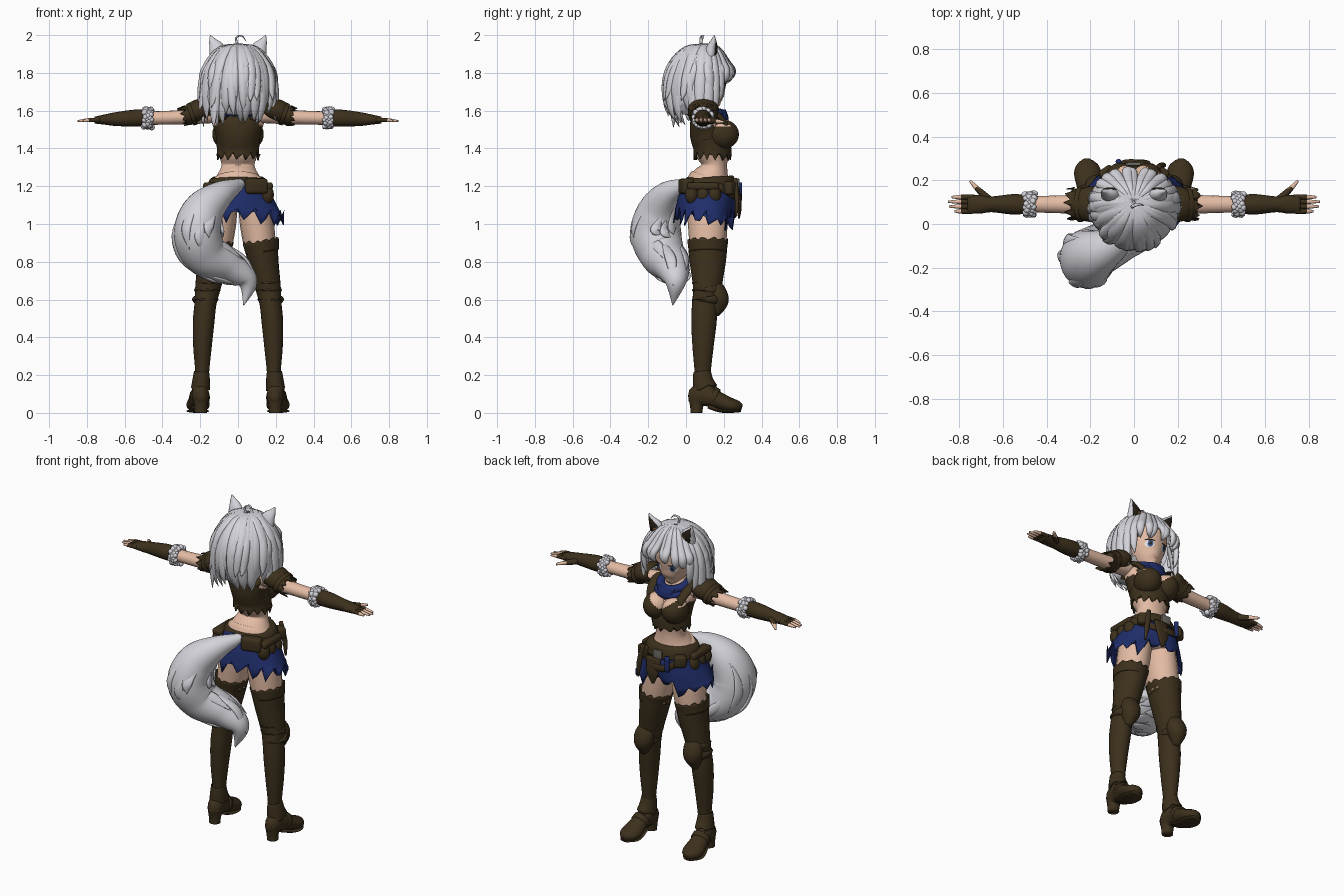
import bpy, bmesh, random
from math import sin, cos, pi, radians
from mathutils import Vector, Matrix
from mathutils.bvhtree import BVHTree
random.seed(4)
if bpy.data.objects.get("Cube"):
    bpy.data.objects.remove(bpy.data.objects["Cube"], do_unlink=True)
X, Y, Z = Vector((1, 0, 0)), Vector((0, 1, 0)), Vector((0, 0, 1))
SIDES = ((1, "left_"), (-1, "right_"))

def material(name, *rgb):
    mat = bpy.data.materials.new(name)
    mat.use_nodes = True
    mat.diffuse_color = (*rgb, 1)
    mat.node_tree.nodes["Principled BSDF"].inputs["Base Color"].default_value = (*rgb, 1)
    return mat

silver, skin = material("silver hair", .65, .65, .7), material("skin", .77, .5, .37)
leather, dark = material("brown leather", .046, .03, .012), material("dark brown", .02, .013, .008)
blue, iris = material("blue cloth", .014, .027, .145), material("iris blue", .04, .09, .24)
white, lip = material("eye white", .8, .8, .8), material("lip", .5, .2, .16)
tan, metal = material("tan ear lining", .2, .1, .045), material("dull metal", .16, .15, .13)

def add(name, bm, mats, rule=None, thickness=0):
    """Turn a bmesh into a smooth object; rule picks a material per face centre."""
    bmesh.ops.recalc_face_normals(bm, faces=bm.faces)
    for face in bm.faces:
        face.smooth = True
        face.material_index = rule(face.calc_center_median()) if rule else 0
    mesh = bpy.data.meshes.new(name)
    bm.to_mesh(mesh)
    obj = bpy.data.objects.new(name, mesh)
    bpy.context.collection.objects.link(obj)
    for mat in mats if isinstance(mats, tuple) else (mats,):
        mesh.materials.append(mat)
    if thickness:
        obj.modifiers.new("thickness", "SOLIDIFY").thickness = thickness
    return obj

def curve(points, steps):
    """Catmull-Rom samples through tuples of any length."""
    out, last = [], len(points) - 1
    for j in range(last * steps + 1):
        i = min(j // steps, last - 1)
        t, quad = j / steps - i, [points[min(max(i + k, 0), last)] for k in (-1, 0, 1, 2)]
        out.append([.5 * (2 * b + (c - a) * t + (2 * a - 5 * b + 4 * c - d) * t * t
                          + (3 * b - a - 3 * c + d) * t ** 3) for a, b, c, d in zip(*quad)])
    return out

def sweep(name, points, mats, ref=X, sides=16, steps=4, cap=True, hem=0, rule=None, thickness=0, mirror=False):
    """Loft ellipses along (x, y, z, radius on ref, other radius); hem makes a ragged end."""
    if mirror:
        for side, label in SIDES:
            sweep(label + name, [(p[0] * side, *p[1:]) for p in points], mats, Vector((ref.x * side, ref.y, ref.z)),
                  sides, steps, cap, hem, rule, thickness)
        return
    bm, path, rings = bmesh.new(), curve(points, steps), []
    for i, p in enumerate(path):
        t = (Vector(path[min(i + 1, len(path) - 1)][:3]) - Vector(path[max(i - 1, 0)][:3])).normalized()
        u = (ref - t * ref.dot(t)).normalized()
        ring = []
        for k in range(sides):
            a, rag = 2 * pi * k / sides, hem * (i == len(path) - 1) * ((k % 3) / 2 - .5 + random.uniform(-.4, .4))
            edge = u * max(p[3], .001) * cos(a) + t.cross(u) * max(p[4], .001) * sin(a)
            ring.append(bm.verts.new(Vector(p[:3]) + edge + t * rag))
        rings.append(ring)
    for a, b in zip(rings, rings[1:]):
        for k in range(sides):
            bm.faces.new((a[k - 1], a[k], b[k], b[k - 1]))
    if cap:
        bm.faces.new(rings[0])
        bm.faces.new(rings[-1])
    return add(name, bm, mats, rule, thickness)

def ball(name, centre, size, mats, rule=None):
    bm, place = bmesh.new(), Matrix.Translation(centre) @ Matrix.Diagonal((*size, 1))
    bmesh.ops.create_uvsphere(bm, u_segments=40, v_segments=28, radius=1, matrix=place)
    add(name, bm, mats, rule)

def box(name, centre, size, mat, turn=0, bevel=.015):
    bm, place = bmesh.new(), Matrix.Translation(centre) @ Matrix.Rotation(radians(turn), 4, "Z")
    bmesh.ops.create_cube(bm, size=2, matrix=place @ Matrix.Diagonal((*size, 1)))
    bmesh.ops.bevel(bm, geom=bm.edges[:], offset=bevel, segments=3, profile=.5, affect="EDGES")
    add(name, bm, mat)

# Torso, with the crop top marked out by a V neckline and bare shoulders
def top_rule(c):
    neckline = 1.48 + abs(c.x) * .75 if c.y > .1 else 1.57
    return int(1.37 < c.z < neckline and not (abs(c.x) > .112 and c.z > 1.52))

sweep("torso", [(0, .12, 1.08, .15, .12), (0, .12, 1.2, .145, .12), (0, .135, 1.25, .115, .1), (0, .15, 1.31, .088, .068),
                (0, .14, 1.38, .105, .09), (0, .12, 1.48, .12, .1), (0, .1, 1.56, .14, .08), (0, .09, 1.6, .08, .06),
                (0, .09, 1.67, .045, .05)], (skin, leather), sides=64, steps=10, rule=top_rule)
sweep("top_hem", [(0, .13, 1.45, .117, .1), (0, .14, 1.4, .112, .1), (0, .14, 1.36, .113, .1)],
      leather, sides=42, cap=False, hem=.03, thickness=.006)
sweep("shoulder_strap", [(.09, .23, 1.5, .02, .01), (.11, .17, 1.575, .028, .015), (.11, .08, 1.61, .028, .015),
                         (.09, .03, 1.55, .03, .015)], leather, mirror=True)
# Arms, sleeves and fingerless gloves
sweep("arm", [(.11, .09, 1.58, .05, .045), (.3, .09, 1.565, .042, .038), (.5, .09, 1.56, .036, .035)], skin, Y, mirror=True)
sweep("sleeve", [(.14, .1, 1.615, .06, .04), (.17, .095, 1.61, .08, .055), (.21, .09, 1.6, .08, .06), (.25, .09, 1.58, .07, .055),
                 (.285, .09, 1.57, .075, .05)], leather, Y, sides=30, cap=False, hem=.03, thickness=.006, mirror=True)
sweep("sleeve_band", [(.235, .09, 1.585, .08, .062), (.255, .09, 1.578, .08, .06)], leather, Y, mirror=True)
sweep("glove", [(.48, .09, 1.56, .04, .043), (.55, .09, 1.56, .047, .045), (.65, .09, 1.555, .036, .036),
                (.7, .09, 1.553, .042, .028), (.76, .09, 1.55, .042, .018)], leather, Y, mirror=True)
for i, (y, reach) in enumerate(((.058, .82), (.08, .845), (.102, .85), (.123, .835))):
    sweep(f"finger_{i}", [(.73, y, 1.552, .011, .012), (.79, y, 1.55, .011, .011), (reach, y, 1.545, .005, .005)],
          (leather, skin), Y, sides=10, rule=lambda c: int(abs(c.x) > .785), mirror=True)
sweep("thumb", [(.66, .11, 1.55, .02, .018), (.71, .155, 1.545, .014, .014), (.75, .197, 1.54, .006, .006)],
      (leather, skin), Z, sides=10, rule=lambda c: int(c.y > .165), mirror=True)
# Legs and thigh boots
sweep("thigh", [(.08, .11, 1.14, .08, .11), (.1, .115, 1, .09, .105), (.12, .115, .86, .083, .095)], skin, mirror=True)
sweep("boot_leg", [(.12, .115, .9, .092, .105), (.135, .115, .8, .08, .096), (.16, .112, .66, .067, .075),
                   (.172, .1, .58, .058, .068), (.182, .095, .48, .057, .067), (.188, .09, .35, .049, .056),
                   (.19, .088, .2, .036, .042), (.195, .085, .1, .04, .045)], leather, sides=24, steps=6, mirror=True)
sweep("boot_hem", [(.13, .115, .85, .088, .1), (.12, .115, .91, .097, .108)], leather, sides=36, cap=False,
      hem=.012, thickness=.006, mirror=True)
for i, z in enumerate((.73, .69, .65, .6)):
    x = .145 + (.73 - z) * .22
    sweep(f"knee_fold_{i}", [(x, .11, z - .014, .062, .07), (x, .112, z, .07, .08), (x, .11, z + .014, .064, .072)], leather, mirror=True)
sweep("knee_pad", [(.162, .15, .7, .03, .02), (.165, .165, .65, .055, .045), (.17, .17, .59, .055, .055), (.176, .15, .52, .02, .025)],
      leather, mirror=True)
sweep("foot", [(.194, .015, .09, .02, .03), (.196, .05, .09, .043, .06), (.2, .1, .095, .046, .06), (.207, .17, .067, .054, .045),
               (.212, .23, .042, .062, .04), (.216, .27, .034, .05, .032), (.218, .295, .027, .018, .018)], leather, mirror=True)
sweep("sole", [(.204, .12, .034, .035, .012), (.21, .18, .012, .05, .01), (.214, .24, .01, .06, .01), (.218, .29, .012, .03, .008)],
      leather, mirror=True)
sweep("heel", [(.196, .06, .09, .042, .05), (.197, .056, .03, .034, .034), (.197, .056, 0, .033, .032)], leather, mirror=True)
sweep("ankle_flap", [(.193, .085, .22, .04, .046), (.195, .09, .17, .047, .055), (.198, .1, .13, .051, .066)], leather,
      cap=False, hem=.015, thickness=.006, mirror=True)
sweep("foot_strap", [(.203, .135, .09, .054, .054), (.205, .16, .077, .056, .051)], leather, mirror=True)
# Ragged skirt, belt, pouches and tools
skirt = sweep("skirt", [(0, .125, 1.22, .148, .13), (0, .115, 1.13, .19, .155), (0, .1, 1.025, .245, .16)],
              blue, sides=48, cap=False, hem=.06, thickness=.006)
for v in skirt.data.vertices:
    depth = max((1.2 - v.co.z) / .2, 0)
    v.co.y += sin(18 * v.co.x) * cos(15 * v.co.y) * .018 * depth
    v.co.z += .05 * depth * (v.co.y > .2 and abs(v.co.x) < .1)
sweep("belt", [(0, .13, 1.185, .162, .138), (0, .13, 1.2, .163, .14), (0, .135, 1.235, .15, .13), (0, .135, 1.25, .13, .112)],
      leather, sides=36, steps=3)
box("back_pouch", (.095, 0, 1.2), (.06, .03, .04), leather, 15)
box("belt_buckle", (0, .275, 1.215), (.03, .008, .025), metal, bevel=.004)
sweep("second_belt", [(.16, .17, 1.2, .02, .01), (.08, .26, 1.15, .02, .01), (-.04, .285, 1.14, .02, .01), (-.15, .21, 1.2, .02, .01)],
      leather, Z)
sweep("front_flap", [(.03, .27, 1.19, .05, .012), (.03, .285, 1.1, .04, .01), (.03, .28, 1.03, .01, .005)], leather)
sweep("vial", [(-.07, .285, 1.13, .014, .012), (-.07, .285, 1.22, .014, .012)], blue)
sweep("knife_sheath", [(.11, .26, 1.24, .012, .012), (.13, .27, 1.13, .016, .012), (.14, .265, 1.04, .006, .006)], leather)
# Paired round parts: bust, pouches and fur cuffs
for side, label in SIDES:
    ball(label + "bust", (side * .063, .195, 1.475), (.073, .085, .078), (skin, leather), top_rule)
    for i, y in enumerate((.03, .09, .15)):
        ball(f"{label}pouch_{i}", (side * .155, y, 1.155), (.035, .035, .05), leather)
    box(label + "pouch_flap", (side * .152, .09, 1.2), (.033, .085, .02), leather)
    box(label + "front_pouch", (side * .125, .235, 1.19), (.035, .025, .035), leather, -35 * side)
    fur = bmesh.new()
    for k in range(64):
        spot = (side * (.455 + .045 * k / 64), .09 + .048 * cos(k * 2.4), 1.56 + .048 * sin(k * 2.4))
        bmesh.ops.create_icosphere(fur, subdivisions=2, radius=random.uniform(.009, .017), matrix=Matrix.Translation(spot))
    add(label + "fur_cuff", fur, silver)
# Scarf
for z, wide in ((1.575, .09), (1.605, .078)):
    loop = [(wide * cos(a * pi / 8), .11 + wide * sin(a * pi / 8), z - .02 * sin(a * pi / 8), .024, .026) for a in range(17)]
    sweep("scarf_wrap", loop, blue, Z, sides=12, steps=2)
sweep("scarf_drape", [(0, .19, 1.6, .06, .02), (0, .205, 1.56, .045, .02), (0, .2, 1.53, .01, .01)], blue)
# Head and face
head = sweep("head", [(0, .165, 1.615, .015, .02), (0, .145, 1.64, .05, .065), (0, .12, 1.69, .09, .095), (0, .105, 1.75, .113, .112),
                      (0, .1, 1.83, .118, .115), (0, .09, 1.91, .07, .07)], skin, sides=32, steps=6)
surface = BVHTree.FromPolygons([v.co for v in head.data.vertices], [p.vertices for p in head.data.polygons])
for side, label in SIDES:
    # Thin ovals laid on the face
    for part, x, z, wide, tall, mat, lift in (("eye", .05, 1.725, .025, .02, white, .003), ("iris", .048, 1.725, .014, .019, iris, .005),
                                              ("pupil", .048, 1.725, .006, .009, dark, .007), ("lash", .052, 1.745, .028, .005, dark, .006),
                                              ("lip", .007, 1.655, .008, .003, lip, .003)):
        bm = bmesh.new()
        bmesh.ops.create_circle(bm, cap_ends=True, cap_tris=True, segments=20, radius=1)
        for v in bm.verts:
            px, pz = side * x + v.co.x * wide, z + v.co.y * tall
            v.co = Vector((px, surface.ray_cast(Vector((px, 1, pz)), -Y)[0].y + lift, pz))
        add(label + part, bm, mat)
# Hair: cap, back volume, then tapered locks fanning from the crown
cap, dome = bmesh.new(), Matrix.Translation((0, .09, 1.78)) @ Matrix.Diagonal((.15, .142, .168, 1))
bmesh.ops.create_uvsphere(cap, u_segments=32, v_segments=24, radius=1, matrix=dome)
centres = [(f, f.calc_center_median()) for f in cap.faces]
bmesh.ops.delete(cap, geom=[f for f, c in centres if c.y > .12 and c.z < 1.83], context="FACES")
add("hair_cap", cap, silver)
sweep("hair_volume", [(0, .04, 1.84, .14, .1), (0, .015, 1.74, .165, .11), (0, -.015, 1.65, .16, .085), (0, -.02, 1.58, .12, .045)],
      silver, sides=32)

def lock(name, degrees, end_z, flare, wide, drift=0):
    """One lock over the dome; drift turns it around the head as it falls."""
    fall, lift, path = 1.845 - end_z, random.uniform(-.006, .008), []
    for i, (r, z, w) in enumerate(((.01, 1.95, .3), (.085, 1.928, .75), (.15, 1.85, 1), (.18, 1.845 - fall * .35, 1),
                                   (.183 + flare * .3, 1.845 - fall * .75, .75), (.175 + flare, end_z, .04))):
        a = radians(degrees + drift * i)
        stretch = 1.13 if sin(a) < 0 else .8
        path.append(((r + lift) * cos(a) * 1.06, .1 + (r + lift) * sin(a) * stretch, z, wide * w, .017 * w))
    sweep(name, path, silver, Vector((-sin(a), cos(a), 0)), sides=8)

for i in range(19):
    angle = 175 + i * 190 / 18
    curl = .04 * abs(cos(radians(angle))) - .05 * abs(sin(radians(angle)))
    lock(f"back_lock_{i}", angle, random.uniform(1.51, 1.59), curl + random.uniform(-.03, .03), .034, random.uniform(-3, 3))
    lock(f"upper_lock_{i}", angle + 5, random.uniform(1.56, 1.7), random.uniform(-.02, .035), .027, random.uniform(-3, 3))
for i in range(9):
    lock(f"bang_{i}", 40 + i * 12.5, 1.735 + .03 * random.random(), -.03, .025, random.uniform(-1.5, 1.5))
for turn, end_z in ((8, 1.6), (22, 1.56), (35, 1.64)):
    lock("left_side_lock", turn, end_z, -.015, .026)
    lock("right_side_lock", 180 - turn, end_z, -.015, .026)
sweep("cowlick", [(0, .08, 1.94, .007, .007), (-.01, .08, 1.985, .008, .005), (.02, .09, 1.996, .007, .004),
                  (.045, .085, 1.965, .001, .001)], silver, Y, sides=8)
# Pointed ears with dark lining
sweep("ear", [(.095, .125, 1.87, .055, .03), (.112, .135, 1.93, .042, .028), (.132, .145, 1.965, .023, .016), (.147, .15, 2, .002, .002)],
      silver, mirror=True)
sweep("ear_lining", [(.1, .15, 1.895, .034, .01), (.115, .158, 1.935, .026, .01), (.143, .154, 1.985, .002, .002)],
      (dark, tan), rule=lambda c: int(c.z < 1.93 and abs(c.x) < .105), mirror=True)
# Curved bushy tail with loose tufts
tail = [(.02, .01, 1.215, .025, .025), (-.085, -.09, 1.16, .07, .07), (-.18, -.14, 1.07, .115, .11), (-.215, -.16, .95, .135, .125),
        (-.17, -.125, .84, .12, .12), (-.05, -.075, .775, .095, .09), (.05, -.055, .695, .058, .055), (.03, -.07, .57, .002, .002)]
sweep("tail", tail, silver, Y, sides=28, steps=8)
spine = curve(tail, 6)
for i in range(18):
    start, angle, tuft = random.randint(8, 25), i * 2.4, []
    for step, w in enumerate((.1, .8, 1, .05)):
        p = spine[start + step * 4]
        ahead = Vector(spine[start + step * 4 + 1][:3]) - Vector(p[:3])
        out = ahead.cross(Y).normalized() * cos(angle) + Y * sin(angle)
        tuft.append((*(Vector(p[:3]) + out * p[3] * (.9 + .045 * step)), .028 * w, .009 * w))
    sweep(f"tail_tuft_{i}", tuft, silver, ahead.cross(out), sides=8)
